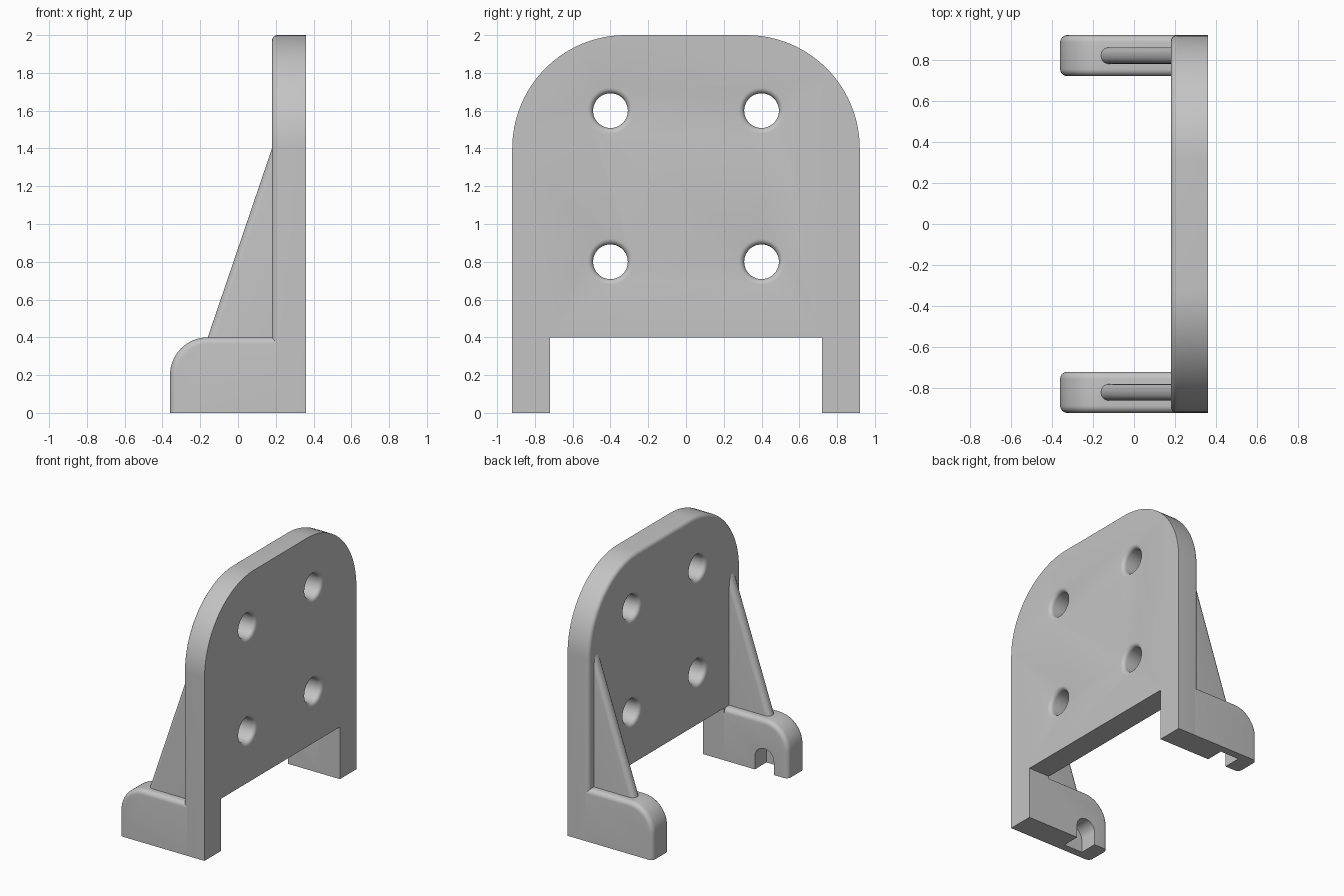
import bpy, bmesh
from math import sin, cos, pi, radians

cube = bpy.data.objects.get("Cube")
if cube:
    bpy.data.objects.remove(cube, do_unlink=True)

GREY = 0.55
grey = bpy.data.materials.new("plain grey")
grey.use_nodes = True
grey.diffuse_color = (GREY, GREY, GREY, 1)
grey.node_tree.nodes["Principled BSDF"].inputs["Base Color"].default_value = (GREY, GREY, GREY, 1)


def arc(cx, cz, r, start, end, n=24):
    """Points on an arc, angles in degrees."""
    angles = [radians(start + (end - start) * i / n) for i in range(n + 1)]
    return [(cx + r * cos(a), cz + r * sin(a)) for a in angles]


def make(name, bm):
    bmesh.ops.recalc_face_normals(bm, faces=bm.faces)
    mesh = bpy.data.meshes.new(name)
    bm.to_mesh(mesh)
    bm.free()
    mesh.materials.append(grey)
    obj = bpy.data.objects.new(name, mesh)
    bpy.context.collection.objects.link(obj)
    return obj


def prism(name, profile, place, lo, hi, round_edge=None, radius=0.0):
    """Extrude a profile from lo to hi; round the edges accepted by the rule."""
    bm = bmesh.new()
    rings = [[bm.verts.new(place(u, v, w)) for u, v in profile] for w in (lo, hi)]
    bm.faces.new(rings[0])
    bm.faces.new(rings[1])
    n = len(profile)
    for i in range(n):
        j = (i + 1) % n
        bm.faces.new((rings[0][i], rings[0][j], rings[1][j], rings[1][i]))
    bmesh.ops.recalc_face_normals(bm, faces=bm.faces)
    if round_edge:
        edges = [e for e in bm.edges if round_edge(e.verts[0].co, e.verts[1].co)]
        bmesh.ops.bevel(bm, geom=edges, offset=radius, segments=6, profile=0.5,
                        affect='EDGES', clamp_overlap=True)
    return make(name, bm)


def apply(obj, mod):
    bpy.ops.object.select_all(action='DESELECT')
    obj.select_set(True)
    bpy.context.view_layer.objects.active = obj
    bpy.ops.object.modifier_apply(modifier=mod.name)


def cut(obj, cutter):
    mod = obj.modifiers.new("cut", 'BOOLEAN')
    mod.operation = 'DIFFERENCE'
    mod.solver = 'EXACT'
    mod.object = cutter
    apply(obj, mod)
    bpy.data.objects.remove(cutter, do_unlink=True)


def mirror(obj):
    mod = obj.modifiers.new("mirror", 'MIRROR')
    mod.use_axis = (False, True, False)
    mod.use_mirror_merge = False
    apply(obj, mod)


def smooth(obj):
    bpy.ops.object.select_all(action='DESELECT')
    obj.select_set(True)
    bpy.context.view_layer.objects.active = obj
    bpy.ops.object.shade_smooth_by_angle(angle=radians(30))


def along_x(u, v, w):
    return (w, u, v)


def along_y(u, v, w):
    return (u, w, v)


BACK, FACE = 0.36, 0.18     # the two sides of the plate
FOOT_TOP = 0.4

# Upright plate with two legs and an arched top
outline = [(0.92, 0)] + arc(0.32, 1.4, 0.6, 0, 90) + arc(-0.32, 1.4, 0.6, 90, 180)
outline += [(-0.92, 0), (-0.72, 0), (-0.72, FOOT_TOP), (0.72, FOOT_TOP), (0.72, 0)]


def plate_rim(a, b):
    on_face = max(a.x, b.x) < FACE + 0.001
    outer = min(abs(a.y), abs(b.y)) > 0.9 or min(a.z, b.z) > 1.3
    return on_face and outer and max(a.z, b.z) > FOOT_TOP


plate = prism("mounting_plate", outline, along_x, FACE, BACK, plate_rim, 0.03)


# Bolt holes with rounded rims on both sides
def hole_cutter(y, z, r=0.092, f=0.03, sides=40):
    steps = [radians(15 * i) for i in range(7)]
    flare = [(f - f * cos(a), r + f - f * sin(a)) for a in steps]
    section = [(FACE - 0.02, r + f)] + [(FACE + d, q) for d, q in flare]
    section += [(BACK - d, q) for d, q in reversed(flare)] + [(BACK + 0.02, r + f)]
    bm = bmesh.new()
    rings = []
    for x, q in section:
        turns = [2 * pi * k / sides for k in range(sides)]
        rings.append([bm.verts.new((x, y + q * cos(t), z + q * sin(t))) for t in turns])
    for a, b in zip(rings, rings[1:]):
        for k in range(sides):
            m = (k + 1) % sides
            bm.faces.new((a[k], a[m], b[m], b[k]))
    bm.faces.new(rings[0])
    bm.faces.new(rings[-1])
    return make("hole_cutter", bm)


for y in (-0.4, 0.4):
    for z in (0.8, 1.6):
        cut(plate, hole_cutter(y, z))
smooth(plate)

# Feet with a rounded toe and soft upper edges
foot_profile = [(-0.36, 0), (0.22, 0), (0.22, FOOT_TOP)] + arc(-0.16, 0.2, 0.2, 90, 180)


def foot_rim(a, b):
    lengthwise = abs(a.y - b.y) < 0.001
    return lengthwise and max(a.z, b.z) > 0.1 and min(a.x, b.x) < 0.2


feet = prism("feet", foot_profile, along_y, 0.72, 0.92, foot_rim, 0.035)

# Blind slot on the inner side of each foot, open at the bottom
slot_profile = [(-0.24, -0.05), (-0.08, -0.05)] + arc(-0.16, 0.1, 0.08, 0, 180)
cut(feet, prism("slot_cutter", slot_profile, along_y, 0.68, 0.86))
mirror(feet)
smooth(feet)

# Triangular ribs with a rounded sloping edge
rib_profile = [(-0.194, 0.3), (0.25, 0.3), (0.25, 1.606)]


def rib_slope(a, b):
    return abs(a.y - b.y) < 0.001 and abs(a.x - b.x) > 0.1 and abs(a.z - b.z) > 0.1


ribs = prism("support_ribs", rib_profile, along_y, 0.78, 0.86, rib_slope, 0.036)
mirror(ribs)
smooth(ribs)
